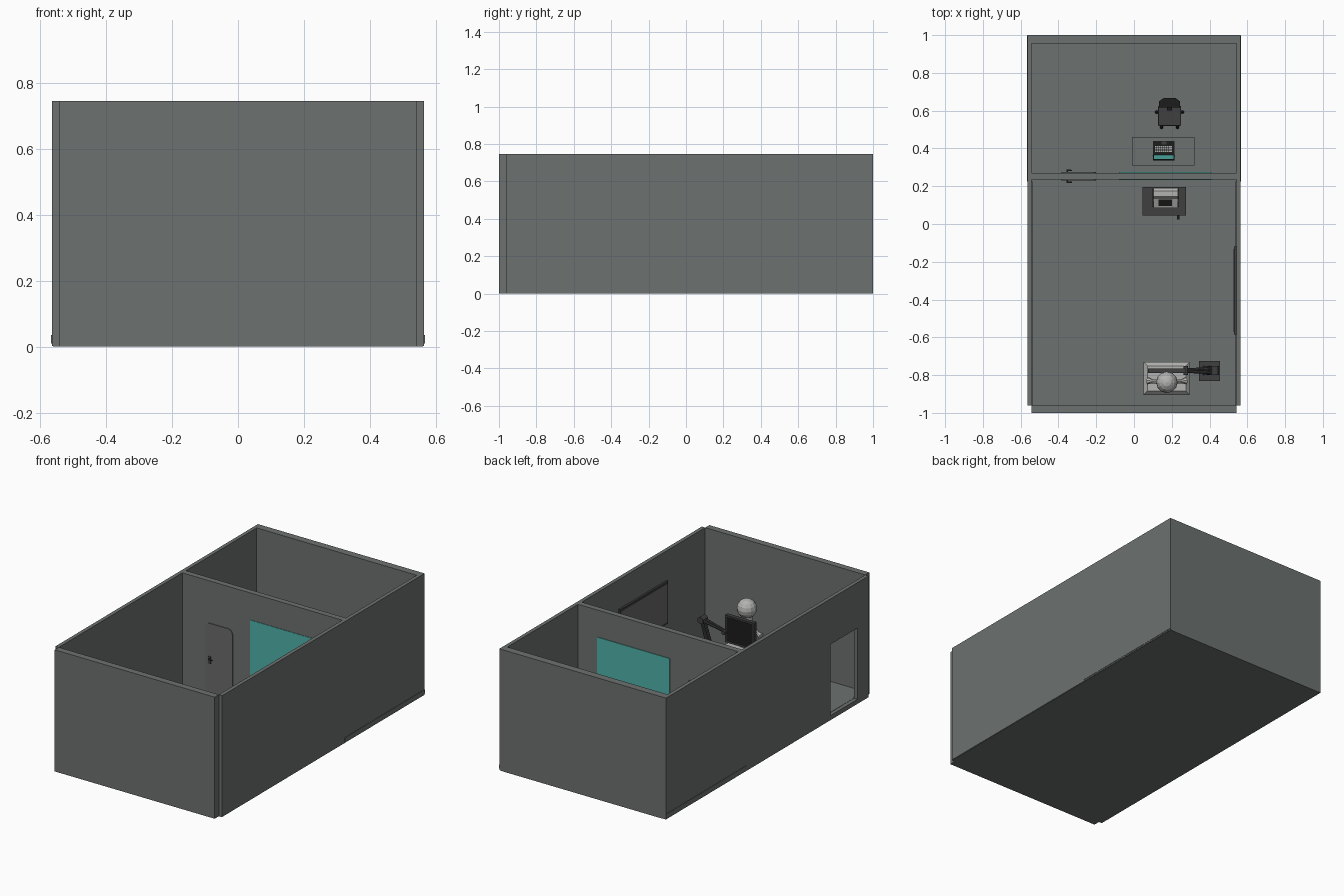
import bpy, bmesh, math
from mathutils import Vector

if "Cube" in bpy.data.objects:
    bpy.data.objects.remove(bpy.data.objects["Cube"])


def mat(name, r, g, b):
    m = bpy.data.materials.new(name)
    m.diffuse_color = (r, g, b, 1)
    m.use_nodes = True
    m.node_tree.nodes["Principled BSDF"].inputs["Base Color"].default_value = m.diffuse_color
    return m


WALL = mat("wall_grey", 0.15, 0.165, 0.16)
DOOR = mat("door_grey", 0.15, 0.145, 0.145)
TEAL = mat("teal_glass", 0.08, 0.45, 0.4)
DARK = mat("dark_grey", 0.05, 0.05, 0.05)
BLACK = mat("black", 0.012, 0.012, 0.012)
LIGHT = mat("light_grey", 0.45, 0.45, 0.44)


def finish(name, bm, m):
    bmesh.ops.recalc_face_normals(bm, faces=bm.faces)
    me = bpy.data.meshes.new(name)
    bm.to_mesh(me)
    bm.free()
    ob = bpy.data.objects.new(name, me)
    bpy.context.collection.objects.link(ob)
    if m:
        me.materials.append(m)
    return ob


def box(name, x0, x1, y0, y1, z0, z1, m, bevel=0):
    bm = bmesh.new()
    bmesh.ops.create_cube(bm, size=1)
    for v in bm.verts:
        v.co = ((x0 + x1) / 2 + v.co.x * (x1 - x0), (y0 + y1) / 2 + v.co.y * (y1 - y0),
                (z0 + z1) / 2 + v.co.z * (z1 - z0))
    if bevel:
        bmesh.ops.bevel(bm, geom=bm.edges[:], offset=bevel, segments=2, affect='EDGES', profile=0.5)
    return finish(name, bm, m)


def prism(name, pts, vec, m):
    bm = bmesh.new()
    f = bm.faces.new([bm.verts.new(p) for p in pts])
    r = bmesh.ops.extrude_face_region(bm, geom=[f])
    bmesh.ops.translate(bm, verts=[e for e in r['geom'] if isinstance(e, bmesh.types.BMVert)], vec=vec)
    return finish(name, bm, m)


def rod(name, a, b, r1, r2, m, n=12):
    a, b = Vector(a), Vector(b)
    bm = bmesh.new()
    bmesh.ops.create_cone(bm, cap_ends=True, segments=n, radius1=r1, radius2=r2, depth=(b - a).length)
    q = Vector((0, 0, 1)).rotation_difference(b - a)
    for v in bm.verts:
        v.co = q @ v.co + (a + b) / 2
    return finish(name, bm, m)


def ball(name, c, r, m, seg=12, rings=8):
    bm = bmesh.new()
    bmesh.ops.create_uvsphere(bm, u_segments=seg, v_segments=rings, radius=r)
    bmesh.ops.translate(bm, verts=bm.verts, vec=c)
    return finish(name, bm, m)


# Room shell
H, F = 0.745, 0.03
box("front_floor", -0.54, 0.54, -0.98, 0.25, 0, F, WALL)
box("floor_base", -0.562, 0.562, -0.96, 0.998, 0, 0.01, WALL)
box("back_room_floor", -0.567, 0.567, 0.225, 0.998, 0.01, 0.035, WALL)
left = box("left_wall", -0.565, -0.542, -0.96, 1, 0.002, H, WALL)
box("right_wall", 0.542, 0.565, -0.96, 1, 0.002, H, WALL)
box("front_wall", -0.542, 0.542, -1, -0.96, 0, H, WALL)
box("back_wall", -0.542, 0.542, 0.955, 1, 0, H, WALL)
box("partition_wall", -0.542, 0.542, 0.235, 0.27, F, H, WALL)

# Doorway in the left wall
cut = box("doorway_cutter", -0.6, -0.5, -0.853, -0.59, F, 0.466, None)
cut.hide_render = True
cut.hide_viewport = False
cut.display_type = 'WIRE'
mod = left.modifiers.new("doorway", 'BOOLEAN')
mod.object = cut
mod.operation = 'DIFFERENCE'
bpy.context.view_layer.objects.active = left
bpy.ops.object.modifier_apply(modifier="doorway")
bpy.data.objects.remove(cut)

# Viewing window, and framed panel on the right wall
box("viewing_window", -0.08, 0.41, 0.232, 0.274, 0.24, 0.58, TEAL)
box("panel_frame", 0.53, 0.543, -0.585, -0.12, 0.305, 0.565, DARK)
box("panel_face", 0.528, 0.535, -0.573, -0.132, 0.317, 0.553, DOOR)

# Rounded door with a lever on each side
x0, x1, zt, r = -0.385, -0.2, 0.487, 0.03
door = [(x0, F), (x1, F)]
for cx, start in ((x1 - r, 0), (x0 + r, 90)):
    for i in range(5):
        t = math.radians(start + i * 22.5)
        door.append((cx + r * math.cos(t), zt - r + r * math.sin(t)))
prism("partition_door", [(x, 0.231, z) for x, z in door], (0, 0.043, 0), DOOR)
for side, y, d in (("front", 0.231, -1), ("back", 0.274, 1)):
    box(side + "_handle_plate", -0.362, -0.346, y - 0.002, y + 0.002, 0.24, 0.285, DARK)
    rod(side + "_handle_stem", (-0.354, y, 0.27), (-0.354, y + d * 0.01, 0.27), 0.004, 0.004, DARK, 8)
    rod(side + "_handle_lever", (-0.357, y + d * 0.01, 0.27), (-0.328, y + d * 0.01, 0.27), 0.004, 0.003, DARK, 8)

# Desk
box("desk_top", -0.01, 0.32, 0.31, 0.46, 0.19, 0.203, WALL)
for i, (a, b) in enumerate(((-0.01, 0.003), (0.307, 0.32))):
    box("desk_side_%d" % i, a, b, 0.315, 0.455, 0.035, 0.19, WALL)
box("desk_modesty_panel", 0.003, 0.307, 0.318, 0.328, 0.09, 0.19, WALL)

# Laptop
box("laptop_base", 0.1, 0.215, 0.362, 0.44, 0.203, 0.209, BLACK)
prism("laptop_lid", [(0.1, 0.366, 0.208), (0.1, 0.361, 0.206), (0.1, 0.337, 0.28), (0.1, 0.342, 0.282)],
      (0.115, 0, 0), BLACK)
prism("laptop_screen", [(0.105, 0.3655, 0.213), (0.105, 0.362, 0.213), (0.105, 0.342, 0.277), (0.105, 0.3445, 0.277)],
      (0.105, 0, 0), TEAL)
for row in range(4):
    for col in range(9):
        kx, ky = 0.112 + col * 0.0103, 0.38 + row * 0.009
        box("key_%d_%d" % (row, col), kx, kx + 0.008, ky, ky + 0.0065, 0.209, 0.2105, LIGHT)
box("touchpad", 0.145, 0.172, 0.42, 0.437, 0.209, 0.21, DARK)

# Office chair
cx, cy = 0.188, 0.57
box("chair_seat", 0.127, 0.249, 0.52, 0.625, 0.125, 0.147, DARK, 0.005)
back = [(-0.055, 0.618), (0.055, 0.618), (0.055, 0.65), (0.03, 0.668), (-0.03, 0.668), (-0.055, 0.65)]
prism("chair_back", [(cx + x, y, 0.16) for x, y in back], (0, 0, 0.12), BLACK)
box("chair_spine", cx - 0.012, cx + 0.012, 0.6, 0.64, 0.125, 0.165, BLACK)
rod("chair_column", (cx, cy, 0.06), (cx, cy, 0.126), 0.009, 0.009, BLACK)
for i in range(5):
    t = math.radians(90 + i * 72)
    ex, ey = cx + 0.072 * math.cos(t), cy + 0.072 * math.sin(t)
    rod("chair_foot_%d" % i, (cx, cy, 0.067), (ex, ey, 0.053), 0.009, 0.005, BLACK, 8)
    ball("chair_caster_%d" % i, (ex, ey, 0.045), 0.009, BLACK, 8, 6)

# Cabinet with printer
box("printer_cabinet", 0.045, 0.275, 0.045, 0.195, F, 0.15, DARK)
rod("cabinet_knob", (0.234, 0.045, 0.12), (0.234, 0.025, 0.12), 0.007, 0.007, DARK, 8)
prof = [(0.085, 0.15), (0.19, 0.15), (0.19, 0.2), (0.175, 0.215), (0.145, 0.215), (0.132, 0.195), (0.085, 0.175)]
prism("printer_body", [(0.103, y, z) for y, z in prof], (0.13, 0, 0), LIGHT)
prism("printer_slot", [(0.13, 0.095, 0.178), (0.13, 0.13, 0.192), (0.13, 0.13, 0.196), (0.13, 0.095, 0.182)],
      (0.07, 0, 0), BLACK)
for i, x in enumerate((0.097, 0.231)):
    box("printer_side_%d" % i, x, x + 0.008, 0.09, 0.188, 0.15, 0.197, DARK)

# Chamfered plinth for the figure
bm = bmesh.new()
rings = []
for inset, z in ((0, F), (0, 0.15), (0.021, 0.172)):
    rings.append([bm.verts.new(p) for p in ((0.05 + inset, -0.905 + inset, z), (0.295 - inset, -0.905 + inset, z),
                                            (0.295 - inset, -0.73 - inset, z), (0.05 + inset, -0.73 - inset, z))])
for a, b in zip(rings, rings[1:]):
    for i in range(4):
        bm.faces.new((a[i], a[(i + 1) % 4], b[(i + 1) % 4], b[i]))
bm.faces.new(rings[0])
bm.faces.new(rings[-1])
finish("plinth", bm, LIGHT)

# Simple round-headed figure
fx, fy = 0.174, -0.838
ball("figure_head", (fx, fy, 0.397), 0.057, LIGHT)
rod("figure_body", (fx, fy, 0.17), (fx, fy, 0.35), 0.045, 0.03, LIGHT)
for side, s in (("left", -1), ("right", 1)):
    rod(side + "_arm", (fx, fy, 0.31), (fx + s * 0.082, fy + 0.005, 0.265), 0.014, 0.01, LIGHT, 8)
    rod(side + "_hand", (fx + s * 0.075, fy + 0.005, 0.268), (fx + s * 0.1, fy + 0.008, 0.255), 0.01, 0.02, LIGHT, 8)

# Monitor on a jointed stand
box("stand_base", 0.343, 0.455, -0.832, -0.724, F, 0.13, DARK)
elbow, hip, wrist = (0.43, -0.776, 0.283), (0.385, -0.776, 0.135), (0.275, -0.776, 0.25)
for i, dy in enumerate((-0.012, 0.012)):
    d = Vector((0, dy, 0))
    rod("lower_link_%d" % i, Vector(hip) + d, Vector(elbow) + d, 0.011, 0.009, DARK, 8)
    rod("upper_link_%d" % i, Vector(elbow) + d, Vector(wrist) + d * 0.4, 0.009, 0.007, DARK, 8)
for n, c, r in (("hip", hip, 0.02), ("elbow", elbow, 0.02), ("wrist", wrist, 0.012)):
    c = Vector(c)
    rod(n + "_joint", c - Vector((0, 0.024, 0)), c + Vector((0, 0.024, 0)), r, r, DARK)
box("monitor_frame", 0.075, 0.272, -0.79, -0.766, 0.19, 0.357, DARK)
box("monitor_screen", 0.085, 0.262, -0.767, -0.764, 0.2, 0.347, BLACK)
